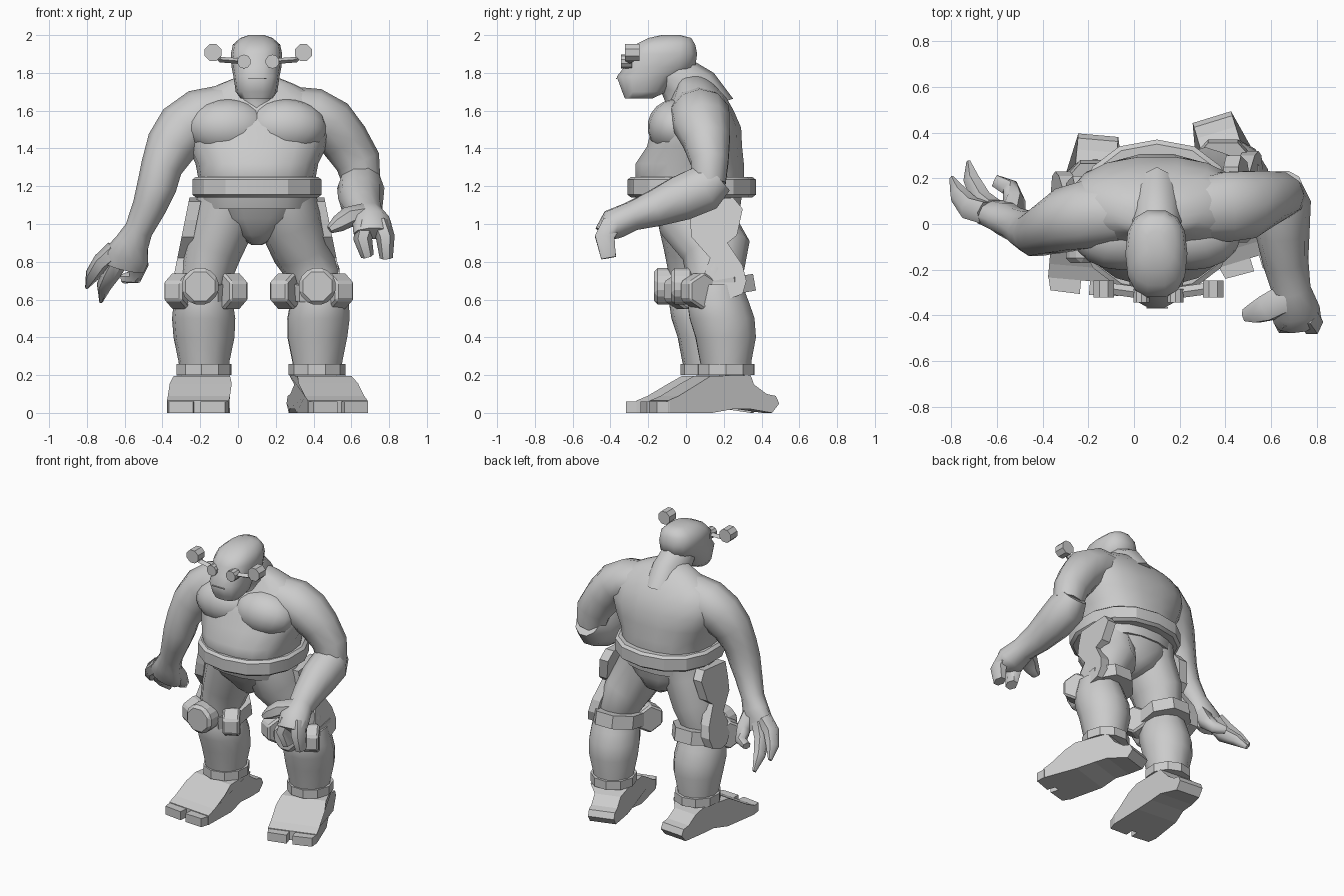
import bpy, bmesh, math
from mathutils import Vector, Matrix

cube = bpy.data.objects.get("Cube")
if cube:
    bpy.data.objects.remove(cube)

GREY = bpy.data.materials.new("plain grey")
GREY.use_nodes = True
GREY.diffuse_color = (0.6, 0.6, 0.6, 1)
GREY.node_tree.nodes["Principled BSDF"].inputs["Base Color"].default_value = (0.6, 0.6, 0.6, 1)
CX = 0.1  # body centre line


def finish(name, bm, angle=None, matrix=None):
    """Turn a bmesh into an object, smooth below the given angle."""
    if matrix:
        bmesh.ops.transform(bm, matrix=matrix, verts=bm.verts)
    bmesh.ops.recalc_face_normals(bm, faces=bm.faces)
    mesh = bpy.data.meshes.new(name)
    bm.to_mesh(mesh)
    bm.free()
    mesh.materials.append(GREY)
    ob = bpy.data.objects.new(name, mesh)
    bpy.context.collection.objects.link(ob)
    if angle:
        bpy.ops.object.select_all(action='DESELECT')
        ob.select_set(True)
        bpy.context.view_layer.objects.active = ob
        bpy.ops.object.shade_smooth_by_angle(angle=math.radians(angle))
    return ob


def skin(rings):
    """Bridge a list of point rings and cap both ends."""
    bm = bmesh.new()
    vs = [[bm.verts.new(p) for p in ring] for ring in rings]
    n = len(vs[0])
    for a, b in zip(vs, vs[1:]):
        for i in range(n):
            bm.faces.new((a[i], a[(i + 1) % n], b[(i + 1) % n], b[i]))
    bm.faces.new(vs[0])
    bm.faces.new(vs[-1])
    return bm


def circle(n, power=1.0, turn=0.0):
    pts = []
    for i in range(n):
        t = 2 * math.pi * (i + turn) / n
        c, s = math.cos(t), math.sin(t)
        pts.append((math.copysign(abs(c) ** power, c), math.copysign(abs(s) ** power, s)))
    return pts


def stack(name, sections, n=14, power=1.0, angle=60, matrix=None, turn=0.0):
    """Horizontal sections: (x, y, z, half width, half depth)."""
    rings = [[(x + a * c, y + b * s, z) for c, s in circle(n, power, turn)]
             for x, y, z, a, b in sections]
    return finish(name, skin(rings), angle, matrix)


def limb(name, path, n=10, angle=60, ref=(0, 1, 0)):
    """Sections square to a path: (x, y, z, side radius, depth radius)."""
    pts = [Vector(p[:3]) for p in path]
    rings = []
    for i, p in enumerate(path):
        d = (pts[min(i + 1, len(pts) - 1)] - pts[max(i - 1, 0)]).normalized()
        side = d.cross(Vector(ref)).normalized()
        deep = side.cross(d)
        rings.append([pts[i] + side * p[3] * c + deep * p[4] * s for c, s in circle(n)])
    return finish(name, skin(rings), angle)


def prism(name, outline, axis, lo, hi, matrix=None, bevel=0.0):
    """Extrude a 2D outline along x, y or z."""
    def put(u, v, w):
        p = [u, v]
        p.insert(axis, w)
        return p
    bm = skin([[put(u, v, w) for u, v in outline] for w in (lo, hi)])
    if bevel:
        bmesh.ops.bevel(bm, geom=bm.edges[:], offset=bevel, segments=1, affect='EDGES')
    return finish(name, bm, matrix=matrix)


def disc(name, centre, r, depth, axis=1, n=8, matrix=None, bevel=0.0):
    u, v = [centre[k] for k in range(3) if k != axis]
    pts = [(u + r * c, v + r * s) for c, s in circle(n, turn=0.5)]
    w = centre[axis]
    return prism(name, pts, axis, w - depth / 2, w + depth / 2, matrix, bevel)


# Torso, pelvis and neck
stack("torso", [(CX, .04, 1.08, .29, .25), (CX, .02, 1.24, .31, .29), (CX, .02, 1.32, .325, .29),
                (CX, .045, 1.41, .37, .255), (CX, .055, 1.51, .4, .24), (CX, .065, 1.6, .4, .19),
                (CX, .07, 1.67, .34, .145), (CX, .05, 1.74, .2, .1), (CX, .03, 1.78, .1, .07)],
      n=18, power=.85)
stack("pelvis", [(CX, .06, .89, .03, .1), (CX, .07, .94, .12, .17), (CX, .05, 1.03, .25, .22),
                 (CX, .03, 1.18, .31, .27)], power=.85)
limb("neck", [(CX, .06, 1.6, .2, .12), (CX, .02, 1.72, .15, .115), (CX, -.06, 1.79, .115, .11),
              (CX, -.13, 1.84, .09, .09)], ref=(1, 0, 0))

# Chest muscles, nearly flush with the torso
for side, s in (("left", 1), ("right", -1)):
    bm = bmesh.new()
    bmesh.ops.create_uvsphere(bm, u_segments=16, v_segments=10, radius=1)
    finish(side + "_pectoral", bm, 60, Matrix.Translation((CX + s * .15, -.05, 1.51))
           @ Matrix.Rotation(math.radians(-28), 4, 'X') @ Matrix.Diagonal((.22, .155, .15, 1)))

# Belt
belt = [(CX, .03, 1.14, .33, .32), (CX, .03, 1.155, .35, .34),
        (CX, .03, 1.235, .35, .34), (CX, .03, 1.25, .33, .32)]
stack("belt", belt, n=14, power=.9, angle=25, turn=.5)

# Head with jaw and muzzle
HX = .098
stack("head", [(HX, -.25, 1.665, .085, .075), (HX, -.22, 1.7, .11, .12), (HX, -.205, 1.78, .122, .165),
               (HX, -.14, 1.83, .132, .192), (HX, -.13, 1.9, .136, .193), (HX, -.11, 1.95, .125, .162),
               (HX, -.085, 1.985, .085, .115), (HX, -.08, 2.0, .04, .05)], power=.8)
prism("mouth", [(.055, 1.768), (.15, 1.768), (.15, 1.773), (.055, 1.773)], 1, -.371, -.364)

# Eye gear: lenses, side rods and round ends
for side, s in (("left", 1), ("right", -1)):
    mid = .107
    disc(side + "_lens", (mid + s * .075, -.315, 1.86), .037, .06, n=10)
    limb(side + "_rod", [(mid + s * .09, -.3, 1.862, .015, .025), (mid + s * .2, -.285, 1.87, .015, .025),
                         (mid + s * .23, -.285, 1.9, .015, .025)], n=4, angle=None)
    disc(side + "_round_end", (mid + s * .24, -.285, 1.908), .048, .075, n=8)

# Left arm, reaching forward
limb("left_upper_arm", [(.26, .06, 1.6, .13, .14), (.4, .075, 1.58, .14, .16), (.49, .085, 1.53, .14, .155),
                        (.565, .11, 1.44, .13, .13), (.635, .125, 1.33, .12, .105), (.655, .12, 1.22, .1, .095)])
limb("left_forearm", [(.65, .17, 1.25, .09, .1), (.65, .1, 1.19, .125, .13), (.65, -.03, 1.135, .12, .125),
                      (.665, -.17, 1.08, .1, .1), (.69, -.29, 1.04, .085, .08),
                      (.71, -.38, 1.0, .105, .085), (.715, -.42, .95, .105, .065), (.715, -.42, .92, .095, .055)],
     ref=(0, 0, 1))
limb("left_thumb", [(.67, -.32, 1.05, .06, .07), (.58, -.37, 1.035, .055, .065), (.53, -.39, 1.0, .045, .05),
                    (.485, -.4, .97, .022, .03)], n=6)
limb("left_outer_finger", [(.755, -.39, 1.0, .055, .06), (.78, -.43, .93, .05, .06),
                           (.785, -.41, .82, .035, .045)], n=6)
limb("left_inner_finger", [(.68, -.4, 1.0, .055, .06), (.66, -.43, .92, .05, .055),
                           (.685, -.41, .83, .035, .045)], n=6)

# Right arm, hanging down
limb("right_arm", [(-.06, .05, 1.6, .14, .14), (-.2, .04, 1.56, .155, .155), (-.29, .02, 1.5, .15, .145),
                   (-.355, -.01, 1.41, .135, .125), (-.405, -.03, 1.3, .11, .11), (-.43, -.04, 1.2, .105, .105),
                   (-.47, -.03, 1.09, .09, .09), (-.525, 0, .97, .075, .075), (-.56, .02, .9, .09, .075),
                   (-.59, .04, .83, .12, .065), (-.605, .06, .77, .11, .05)])
limb("right_thumb", [(-.54, .03, .87, .065, .06), (-.525, .1, .78, .05, .055), (-.545, .16, .72, .04, .04),
                     (-.61, .19, .71, .025, .03)], n=6)
limb("right_outer_finger", [(-.65, .05, .86, .055, .055), (-.72, .07, .8, .05, .055),
                            (-.77, .13, .73, .04, .045), (-.8, .2, .665, .01, .015)], n=6)
limb("right_inner_finger", [(-.62, .06, .83, .055, .055), (-.67, .1, .74, .05, .055),
                            (-.71, .19, .67, .04, .04), (-.725, .27, .59, .01, .015)], n=6)

# Legs: thigh in place, the rest built about the ankle and mirrored
FOOT = [(-.37, 0), (-.37, .065), (-.31, .09), (-.2, .155), (-.13, .195), (.1, .2), (.13, .15),
        (.2, .1), (.25, .09), (.27, .05), (.23, 0), (.1, .02), (0, .02), (-.12, 0)]
HIP_PLATE = [(-.06, 1.12), (-.06, 1.02), (-.05, .93), (.047, .82), (.0, .69), (.07, .61), (.14, .6),
             (.22, .63), (.24, .7), (.22, .78), (.14, .9), (.19, .94), (.22, 1.08), (.17, 1.14)]
for side, s, ax, ay, yaw in (("left", 1, .42, .21, 17), ("right", -1, -.18, .12, -5)):
    ky = ay - .06
    limb(side + "_thigh", [(CX + s * .14, .05, 1.14, .17, .22), (CX + s * .175, .05, 1.02, .17, .2),
                           (CX + s * .235, ky + .01, .86, .155, .185), (ax - s * .01, ky, .72, .135, .15),
                           (ax, ky, .62, .125, .14)], n=12)
    place = (Matrix.Translation((ax, ay, 0)) @ Matrix.Rotation(math.radians(yaw), 4, 'Z')
             @ Matrix.Diagonal((s, 1, 1, 1)))
    stack(side + "_shin", [(0, .01, .2, .13, .13), (0, 0, .27, .135, .14), (0, 0, .4, .162, .165),
                           (0, -.02, .5, .168, .178), (0, -.04, .58, .158, .17), (0, -.05, .68, .13, .14)],
          n=12, matrix=place)
    stack(side + "_ankle_band", [(0, .005, .2, .15, .155), (0, .005, .26, .15, .155)],
          n=10, angle=None, matrix=place, turn=.5)

    # Foot: narrow heel, broad front, two toes split by a gap
    bm = skin([[(x, y, z) for y, z in FOOT] for x in (-.1, .1)])
    for v in bm.verts:
        v.co.x *= 1.65 if v.co.y < -.15 else 1.5 if v.co.y < -.1 else 1.25 if v.co.y < .12 else .88
    finish(side + "_foot", bm, matrix=place)
    for toe, t in (("outer", 1), ("inner", -1)):
        prism(side + "_" + toe + "_toe", [(t * .02, -.43), (t * .15, -.425), (t * .165, -.36), (t * .02, -.36)],
              2, 0, .06, place)

    # Knee guard: front cap, angled side blocks and strap
    guard = (Matrix.Translation((ax + (-.03 if s > 0 else .01), ay - .03, .66)) @ Matrix.Diagonal((s, 1, 1, 1)))
    disc(side + "_knee_cap", (.03, -.2, .01), .105, .12, matrix=guard, bevel=.02)
    for block, t in (("inner", -1), ("outer", 1)):
        turned = guard @ Matrix.Translation((t * .135, -.11, -.015)) @ Matrix.Rotation(math.radians(t * 30), 4, 'Z')
        disc(side + "_knee_" + block + "_block", (0, 0, 0), .1, .11, axis=0, n=6, matrix=turned, bevel=.012)
    stack(side + "_knee_strap", [(0, .01, -.045, .17, .19), (0, .01, .045, .17, .19)],
          n=8, angle=None, turn=.5, matrix=guard @ Matrix.Rotation(math.radians(10), 4, 'X'))

    # Outer thigh plate, leaning out toward the knee
    lean = .2
    bm = skin([[(CX + s * (w - lean * (z - .85)), y + ay - .13, z) for y, z in HIP_PLATE] for w in (.35, .415)])
    finish(side + "_thigh_plate", bm)
